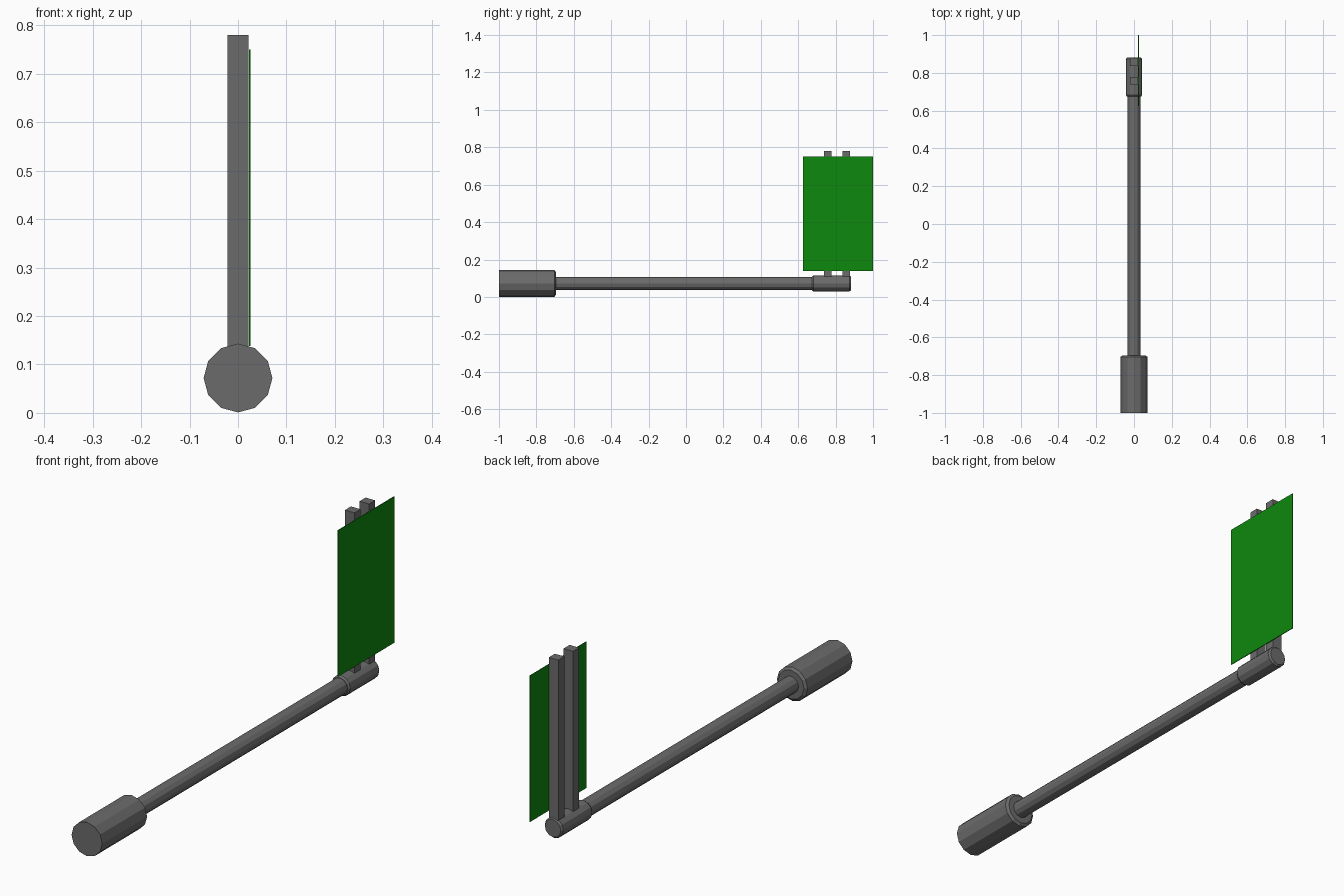
import bpy, bmesh, math

if "Cube" in bpy.data.objects:
    bpy.data.objects.remove(bpy.data.objects["Cube"])

AXIS_Z = 0.072   # height of the pole's centre line
SIDES = 12


def material(name, rgb):
    m = bpy.data.materials.new(name)
    m.diffuse_color = (*rgb, 1)
    m.use_nodes = True
    m.node_tree.nodes["Principled BSDF"].inputs["Base Color"].default_value = m.diffuse_color
    return m


grey = material("dark_grey", (0.148, 0.148, 0.148))
green = material("green", (0.004, 0.25, 0.004))


def finish(name, bm, mat):
    bmesh.ops.recalc_face_normals(bm, faces=bm.faces)
    me = bpy.data.meshes.new(name)
    bm.to_mesh(me)
    bm.free()
    me.materials.append(mat)
    ob = bpy.data.objects.new(name, me)
    bpy.context.collection.objects.link(ob)
    return ob


def turned(name, profile, mat):
    """Capped solid of revolution along y from (y, radius) points."""
    bm = bmesh.new()
    rings = []
    for y, r in profile:
        rings.append([bm.verts.new((r * math.sin(2 * math.pi * i / SIDES), y,
                                    AXIS_Z + r * math.cos(2 * math.pi * i / SIDES)))
                      for i in range(SIDES)])
    for a, b in zip(rings, rings[1:]):
        for i in range(SIDES):
            j = (i + 1) % SIDES
            bm.faces.new((a[i], a[j], b[j], b[i]))
    bm.faces.new(rings[0])
    bm.faces.new(rings[-1])
    return finish(name, bm, mat)


def box(name, lo, hi, mat):
    bm = bmesh.new()
    bmesh.ops.create_cube(bm, size=1)
    for v in bm.verts:
        v.co = [l if c < 0 else h for c, l, h in zip(v.co, lo, hi)]
    return finish(name, bm, mat)


# Pole parts: grip, shaft and bevelled end collar
turned("grip", [(-1.0, 0.071), (-0.703, 0.071), (-0.695, 0.06)], grey)
turned("shaft", [(-0.72, 0.035), (0.69, 0.035)], grey)
turned("collar", [(0.674, 0.037), (0.682, 0.043), (0.873, 0.043), (0.881, 0.037)], grey)

# Two upright posts rising out of the collar
for i, y in enumerate((0.759, 0.856)):
    box(f"post_{i + 1}", (-0.022, y - 0.02, 0.08), (0.022, y + 0.02, 0.78), grey)

# Thin panel fixed to the right side of the posts
box("panel", (0.0222, 0.625, 0.138), (0.0255, 1.0, 0.75), green)
